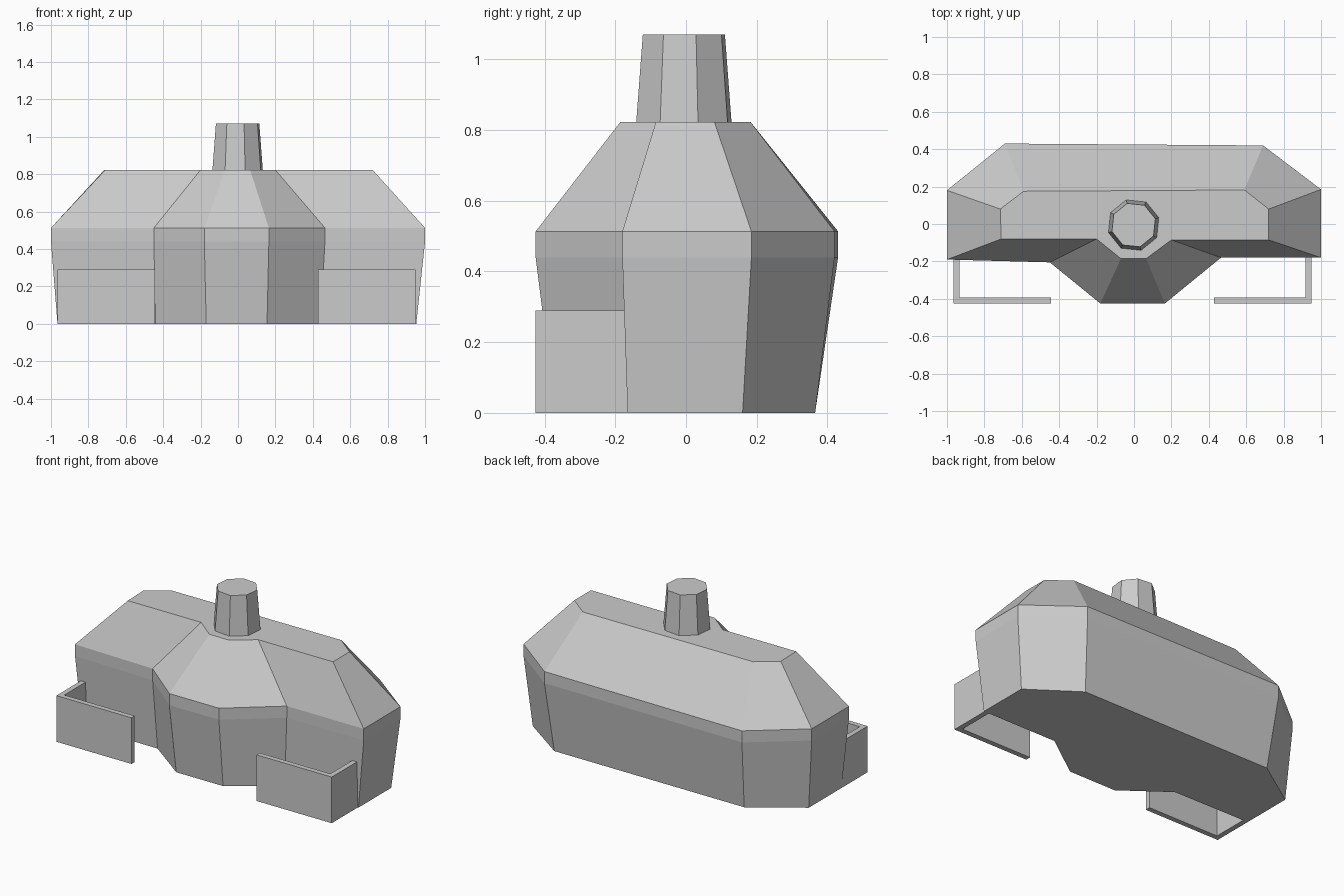
import bpy, bmesh
from math import cos, sin, radians

if "Cube" in bpy.data.objects:
    bpy.data.objects.remove(bpy.data.objects["Cube"])


def loft(name, rings):
    """Closed solid skinned through equal-length rings of (x, y, z) points."""
    bm = bmesh.new()
    loops = [[bm.verts.new(p) for p in ring] for ring in rings]
    n = len(loops[0])
    for a, b in zip(loops, loops[1:]):
        for i in range(n):
            j = (i + 1) % n
            bm.faces.new((a[i], a[j], b[j], b[i]))
    bm.faces.new(loops[0][::-1])
    bm.faces.new(loops[-1])
    bmesh.ops.recalc_face_normals(bm, faces=bm.faces)
    mesh = bpy.data.meshes.new(name)
    bm.to_mesh(mesh)
    bm.free()
    obj = bpy.data.objects.new(name, mesh)
    bpy.context.collection.objects.link(obj)
    return obj


def at(points, z):
    return [(x, y, z) for x, y in points]


# House body: tapered walls, vertical band, then hipped roof with front bay
base = [(-0.965, 0.16), (-0.66, 0.365), (0.66, 0.365), (0.953, 0.16), (0.953, -0.165),
        (0.44, -0.165), (0.155, -0.37), (-0.17, -0.37), (-0.44, -0.17), (-0.965, -0.165)]
eaves = [(-1, 0.18), (-0.69, 0.43), (0.69, 0.42), (1, 0.185), (1, -0.18),
         (0.465, -0.18), (0.165, -0.425), (-0.18, -0.425), (-0.45, -0.205), (-1, -0.19)]
ridge = [(-0.715, 0.08), (-0.59, 0.175), (0.59, 0.182), (0.72, 0.08), (0.72, -0.085),
         (0.2, -0.085), (0.065, -0.185), (-0.07, -0.185), (-0.2, -0.08), (-0.71, -0.08)]
loft("house_body", [at(base, 0), at(eaves, 0.44), at(eaves, 0.513), at(ridge, 0.823)])


# Chimney: tapered octagon
def octagon(r, z):
    return [(-0.002 + r * cos(radians(16.5 + 45 * k)),
             -0.006 + r * sin(radians(16.5 + 45 * k)), z) for k in range(8)]


loft("chimney", [octagon(0.141, 0.815), octagon(0.121, 1.07)])

# L-shaped garden walls either side of the bay
for side, s in (("left", -1), ("right", 1)):
    plan = [(0.435, -0.425), (0.957, -0.425), (0.957, -0.13),
            (0.925, -0.13), (0.925, -0.393), (0.435, -0.393)]
    plan = [(s * x - 0.008, y) for x, y in plan]
    loft(side + "_garden_wall", [at(plan, 0), at(plan, 0.29)])
